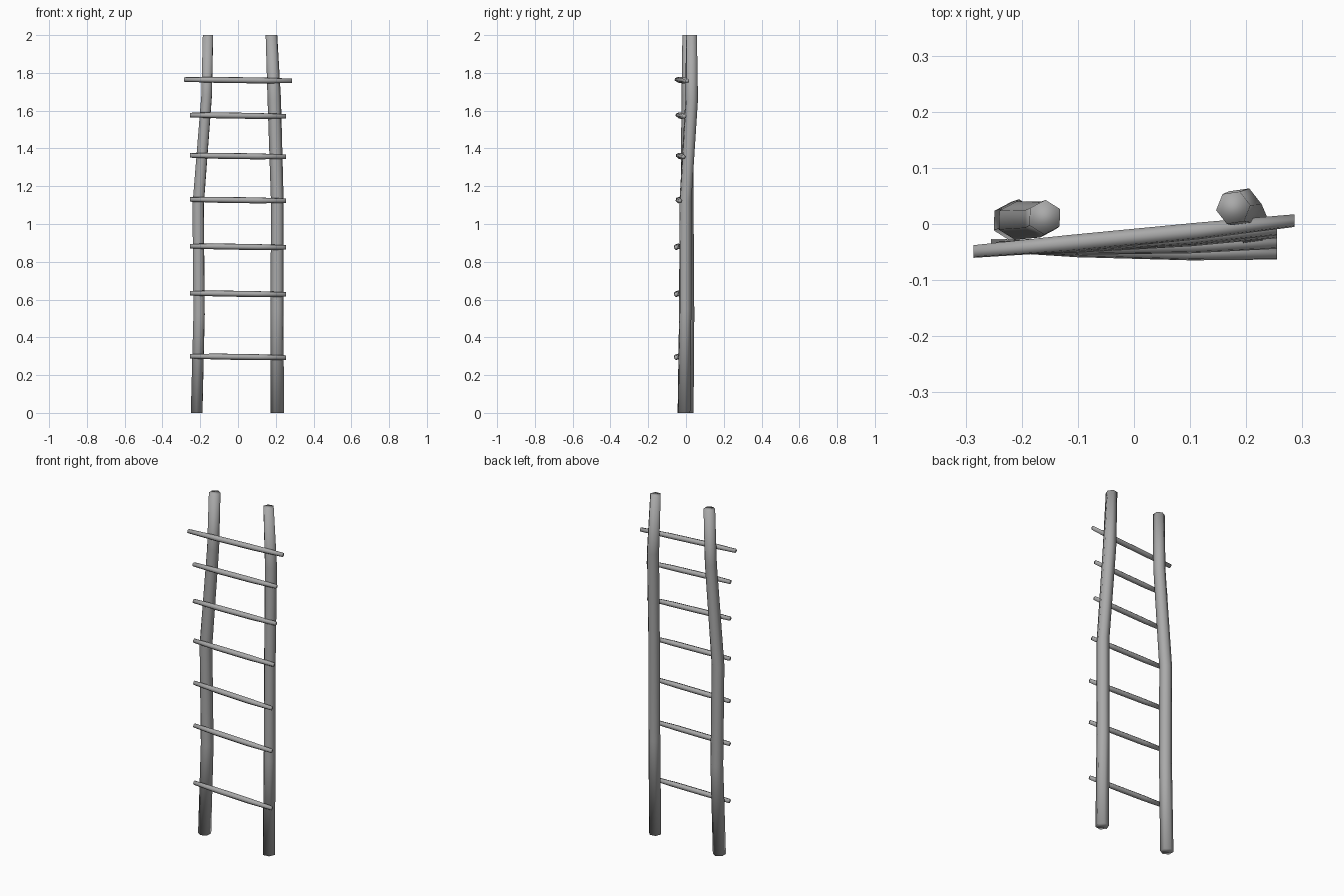
import bpy, bmesh, math
from mathutils import Vector

if "Cube" in bpy.data.objects:
    bpy.data.objects.remove(bpy.data.objects["Cube"])

# dark weathered wood
wood = bpy.data.materials.new("wood")
wood.diffuse_color = (0.4, 0.4, 0.4, 1)
wood.use_nodes = True
wood.node_tree.nodes["Principled BSDF"].inputs["Base Color"].default_value = wood.diffuse_color


def pole(name, path, sides, twist, cross):
    """Skin a bent pole through (x, y, z, radius) points; cross = ring plane."""
    bm = bmesh.new()
    rings = []
    for x, y, z, r in path:
        ring = []
        for i in range(sides):
            a = twist + 2 * math.pi * i / sides
            u, v = r * math.cos(a), r * math.sin(a)
            off = (u, v, 0) if cross == "xy" else (0, u, v)
            ring.append(bm.verts.new(Vector((x, y, z)) + Vector(off)))
        rings.append(ring)
    for a, b in zip(rings, rings[1:]):
        for i in range(sides):
            j = (i + 1) % sides
            bm.faces.new((a[i], a[j], b[j], b[i]))
    bm.faces.new(rings[0][::-1])
    bm.faces.new(rings[-1])
    bmesh.ops.recalc_face_normals(bm, faces=bm.faces)
    for f in bm.faces:
        f.smooth = True  # soft shading over the end caps too
    mesh = bpy.data.meshes.new(name)
    bm.to_mesh(mesh)
    bm.free()
    mesh.materials.append(wood)
    obj = bpy.data.objects.new(name, mesh)
    bpy.context.collection.objects.link(obj)
    return obj


# crooked side rails
pole("left_rail", [
    (-0.219, 0.005, 0.0, 0.035), (-0.206, 0.010, 0.52, 0.034),
    (-0.211, 0.006, 1.10, 0.034), (-0.166, 0.008, 1.68, 0.032),
    (-0.159, 0.012, 2.0, 0.031)], 6, math.radians(28), "xy")
pole("right_rail", [
    (0.207, -0.011, 0.0, 0.036), (0.207, -0.004, 0.55, 0.035),
    (0.208, -0.003, 1.12, 0.034), (0.192, 0.030, 1.66, 0.036),
    (0.177, 0.029, 2.0, 0.031)], 6, math.radians(8), "xy")

# rungs tied across the front: height, half length, left y, right y
rungs = [
    (0.296, 0.255, -0.038, -0.052),
    (0.630, 0.255, -0.038, -0.052),
    (0.879, 0.255, -0.038, -0.052),
    (1.126, 0.255, -0.040, -0.033),
    (1.359, 0.255, -0.043, -0.014),
    (1.573, 0.255, -0.044, -0.009),
    (1.761, 0.286, -0.049, 0.006),
]
for n, (z, h, yl, yr) in enumerate(rungs, 1):
    path = []
    for t, r, dz in ((0, 0.012, 0.004), (0.3, 0.016, 0.002),
                     (0.7, 0.016, -0.001), (1, 0.012, -0.003)):
        bow = 0.002 if 0 < t < 1 else 0
        path.append((-h + 2 * h * t, yl + (yr - yl) * t - bow, z + dz, r))
    pole(f"rung_{n}", path, 6, math.radians(20), "yz")
